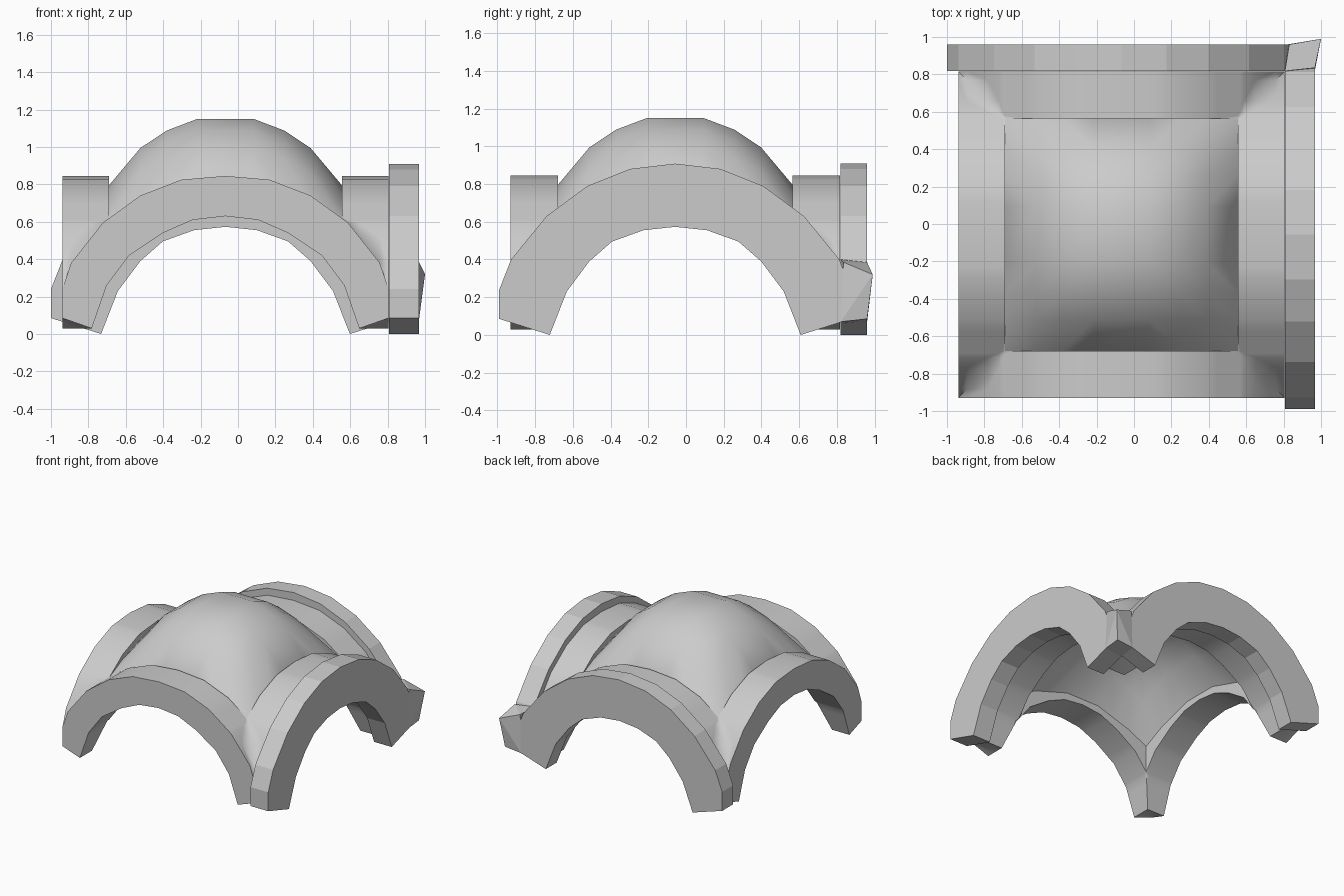
import bpy, bmesh
from mathutils import Vector

if "Cube" in bpy.data.objects:
    bpy.data.objects.remove(bpy.data.objects["Cube"])

CX, CY = -0.067, -0.057      # vault centre
HALF, HOLE = 0.8725, 0.622   # half width of the vault and of the dome square

# half profiles: (distance from centre line, height)
OUTER = [(0, .845), (.235, .825), (.455, .74), (.655, .595), (.825, .38), (HALF, .24)]
INNER = [(0, .63), (.175, .61), (.335, .54), (.515, .42), (.635, .26), (.715, .03), (HALF, .085)]
RIM_OUT = [(.933, .085), (.933, .24), (.87, .40), (.682, .63), (.465, .79), (.24, .88), (0, .908)]
RIM_IN = [(.665, 0), (.575, .23), (.455, .39), (.335, .495), (.168, .555), (0, .573)]


def lerp(profile, t):
    t = abs(t)
    for (a, za), (b, zb) in zip(profile, profile[1:]):
        if t <= b + 1e-6:
            return za + (zb - za) * (t - a) / (b - a)
    return profile[-1][1]


def finish(name, bm, smooth):
    bmesh.ops.recalc_face_normals(bm, faces=bm.faces)
    me = bpy.data.meshes.new(name)
    bm.to_mesh(me)
    bm.free()
    ob = bpy.data.objects.new(name, me)
    bpy.context.collection.objects.link(ob)
    if smooth:
        bpy.ops.object.select_all(action='DESELECT')
        ob.select_set(True)
        bpy.context.view_layer.objects.active = ob
        bpy.ops.object.shade_smooth_by_angle(angle=smooth)
    return ob


def shell(name, ticks, top, bottom, keep, smooth):
    """Square grid with a top and a bottom surface, walled along every open edge."""
    bm = bmesh.new()
    verts = {}

    def v(i, j, k):
        if (i, j, k) not in verts:
            x, y = ticks[i], ticks[j]
            verts[i, j, k] = bm.verts.new((CX + x, CY + y, (top, bottom)[k](x, y)))
        return verts[i, j, k]

    n = len(ticks) - 1
    cells = {(i, j) for i in range(n) for j in range(n)
             if keep((ticks[i] + ticks[i + 1]) / 2, (ticks[j] + ticks[j + 1]) / 2)}
    for i, j in cells:
        q = [(i, j), (i + 1, j), (i + 1, j + 1), (i, j + 1)]
        # split each cell along the groin direction
        same = (ticks[i] + ticks[i + 1]) * (ticks[j] + ticks[j + 1]) >= 0
        tris = [(0, 1, 2), (0, 2, 3)] if same else [(0, 1, 3), (1, 2, 3)]
        for k in (0, 1):
            for t in tris:
                bm.faces.new([v(*q[m], k) for m in t])
        for m, (di, dj) in enumerate([(0, -1), (1, 0), (0, 1), (-1, 0)]):
            if (i + di, j + dj) not in cells:
                a, b = q[m], q[(m + 1) % 4]
                bm.faces.new([v(*a, 0), v(*b, 0), v(*b, 1), v(*a, 1)])
    return finish(name, bm, smooth)


# crossing barrel vaults with a square opening, groins shaded softly
half = sorted({t for t, _ in OUTER + INNER} | {HOLE})
ticks = [-t for t in reversed(half) if t > 0] + half
shell("groin_vault", ticks,
      lambda x, y: lerp(OUTER, min(abs(x), abs(y))),
      lambda x, y: lerp(INNER, min(abs(x), abs(y))),
      lambda x, y: max(abs(x), abs(y)) > HOLE, 1.35)


# domed cap spanning the opening, its edges dipping just below the arches
def dome_z(x, y):
    u, w = abs(x / HOLE), abs(y / HOLE)
    dip = 0.2 * (u * (1 - u) * w ** 4 + w * (1 - w) * u ** 4)
    return (lerp(OUTER, x) + lerp(OUTER, y) - lerp(OUTER, HOLE)
            + 0.118 * (1 - u * u) * (1 - w * w) - dip)


dome_half = [.15, .315, .455, HOLE]
shell("dome", [-t for t in reversed(dome_half)] + dome_half, dome_z,
      lambda x, y: dome_z(x, y) - 0.12, lambda x, y: True, 0.7)


# raised arch rims on the back and right openings
def rim(name, place, near, far):
    out = RIM_OUT + [(-t, z) for t, z in reversed(RIM_OUT[:-1])]
    inn = RIM_IN + [(-t, z) for t, z in reversed(RIM_IN[:-1])]
    loop = out + inn[::-1]
    bm = bmesh.new()
    a = [bm.verts.new(place(t, near, z)) for t, z in loop]
    b = [bm.verts.new(place(t, far, z)) for t, z in loop]
    bm.faces.new(a)
    bm.faces.new(b)
    for i in range(len(loop)):
        j = (i + 1) % len(loop)
        bm.faces.new([a[i], a[j], b[j], b[i]])
    return finish(name, bm, False)


rim("back_rim", lambda t, d, z: (CX + t, d, z), .818, .96)
rim("right_rim", lambda t, d, z: (d, CY + t, z), .807, .967)

# pointed corner piece where the two rims meet
bm = bmesh.new()
for p in [(.807, .818, .40), (1, .99, .32), (.83, .96, .385), (.967, .835, .385),
          (.967, .96, .23), (.967, .96, .085), (.82, .96, .07),
          (.967, .82, .07), (.81, .818, .06)]:
    bm.verts.new(Vector(p))
bmesh.ops.convex_hull(bm, input=bm.verts)
finish("corner_point", bm, False)
